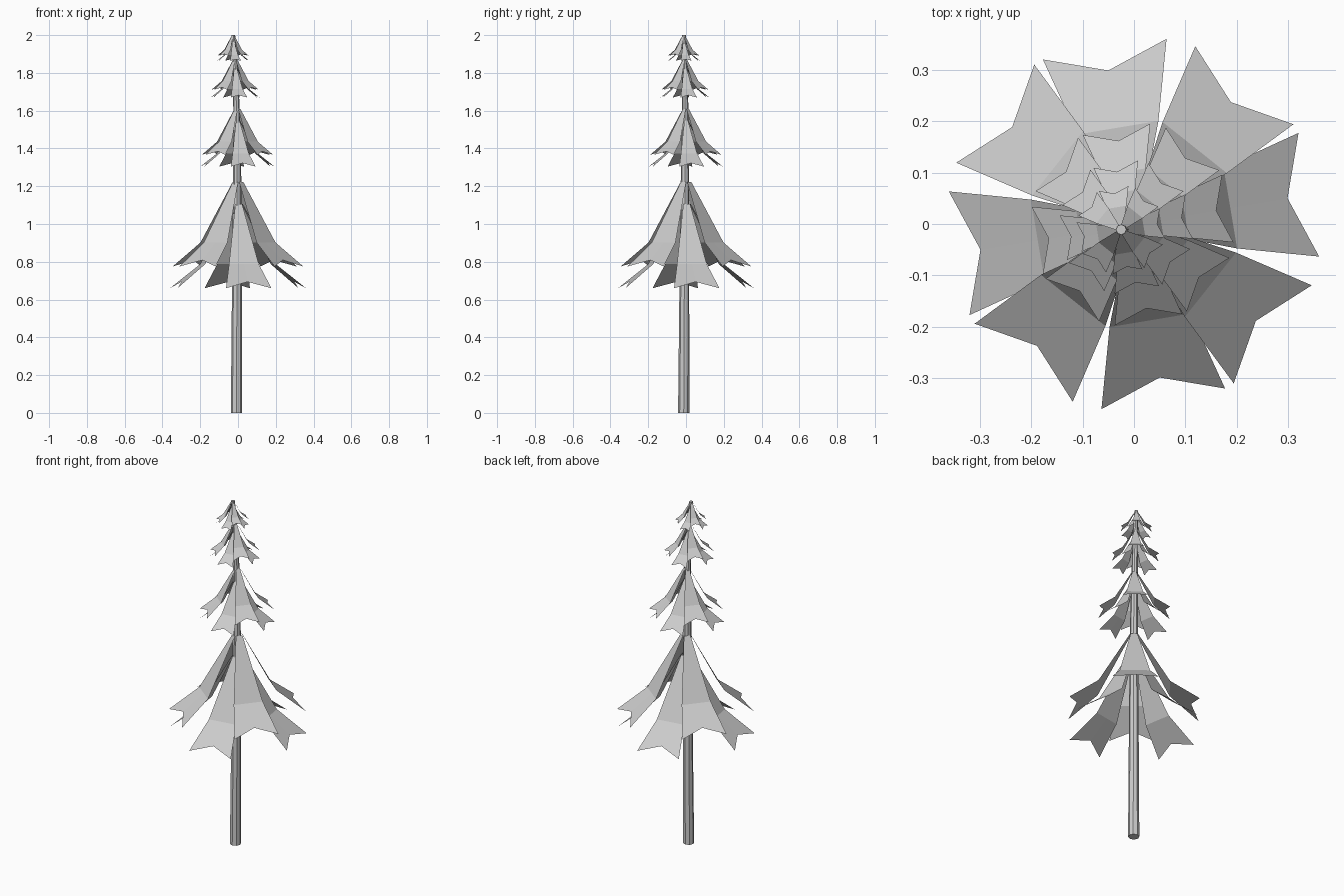
import bpy, bmesh
from math import cos, sin, pi, radians

if "Cube" in bpy.data.objects:
    bpy.data.objects.remove(bpy.data.objects["Cube"])


def finish(bm, name):
    mesh = bpy.data.meshes.new(name)
    bm.to_mesh(mesh)
    bm.free()
    obj = bpy.data.objects.new(name, mesh)
    bpy.context.collection.objects.link(obj)
    return obj


# Trunk: slightly bent, tapering eight-sided tube (x, y, z, radius)
SECTIONS = [(-.008, -.012, 0, .03), (-.006, -.009, .66, .026),
            (-.004, -.006, 1.22, .022), (-.008, -.004, 1.61, .017),
            (-.015, -.008, 1.85, .013), (-.025, -.011, 2.0, .01)]
SIDES = 8
bm = bmesh.new()
rings = [[bm.verts.new((x + r * cos(2 * pi * i / SIDES),
                        y + r * sin(2 * pi * i / SIDES), z))
          for i in range(SIDES)] for x, y, z, r in SECTIONS]
for a, b in zip(rings, rings[1:]):
    for i in range(SIDES):
        j = (i + 1) % SIDES
        bm.faces.new((a[i], a[j], b[j], b[i]))
bm.faces.new(rings[0][::-1])
bm.faces.new(rings[-1])
finish(bm, "trunk")

# Frond outline rows: distance from axis, half width, drop below the tier top
TOP, BEND, TIPS = (.022, .018, 0), (.19, .08, .32), (.345, .122, .447)
NOTCH = (.303, 0, .413)


def add_frond(bm, center, scale, angle, lower):
    """One flat frond with a bend and a forked end."""
    def vert(r, w, drop):
        return bm.verts.new((center[0] + scale * (r * cos(angle) - w * sin(angle)),
                             center[1] + scale * (r * sin(angle) + w * cos(angle)),
                             center[2] - scale * (drop + lower)))

    def row(p):
        return [vert(p[0], s * p[1], p[2]) for s in (-1, 0, 1)]

    top, bend, tips = row(TOP), row(BEND), [vert(TIPS[0], -TIPS[1], TIPS[2]),
                                            vert(*NOTCH),
                                            vert(TIPS[0], TIPS[1], TIPS[2])]
    for a, b in ((top, bend), (bend, tips)):
        for i in range(2):
            bm.faces.new((a[i], b[i], b[i + 1], a[i + 1]))


# Four tiers, each with four upper and four lower fronds
TIERS = [((0, 0, 1.222), 1.0), ((-.003, -.001, 1.61), .545),
         ((-.015, -.006, 1.872), .36), ((-.026, -.012, 1.998), .238)]
for n, (center, scale) in enumerate(TIERS, 1):
    bm = bmesh.new()
    for k in range(4):
        add_frond(bm, center, scale, radians(51.5 + 90 * k), 0)
        add_frond(bm, center, scale, radians(9.5 + 90 * k), .115)
    finish(bm, f"foliage_tier_{n}")
